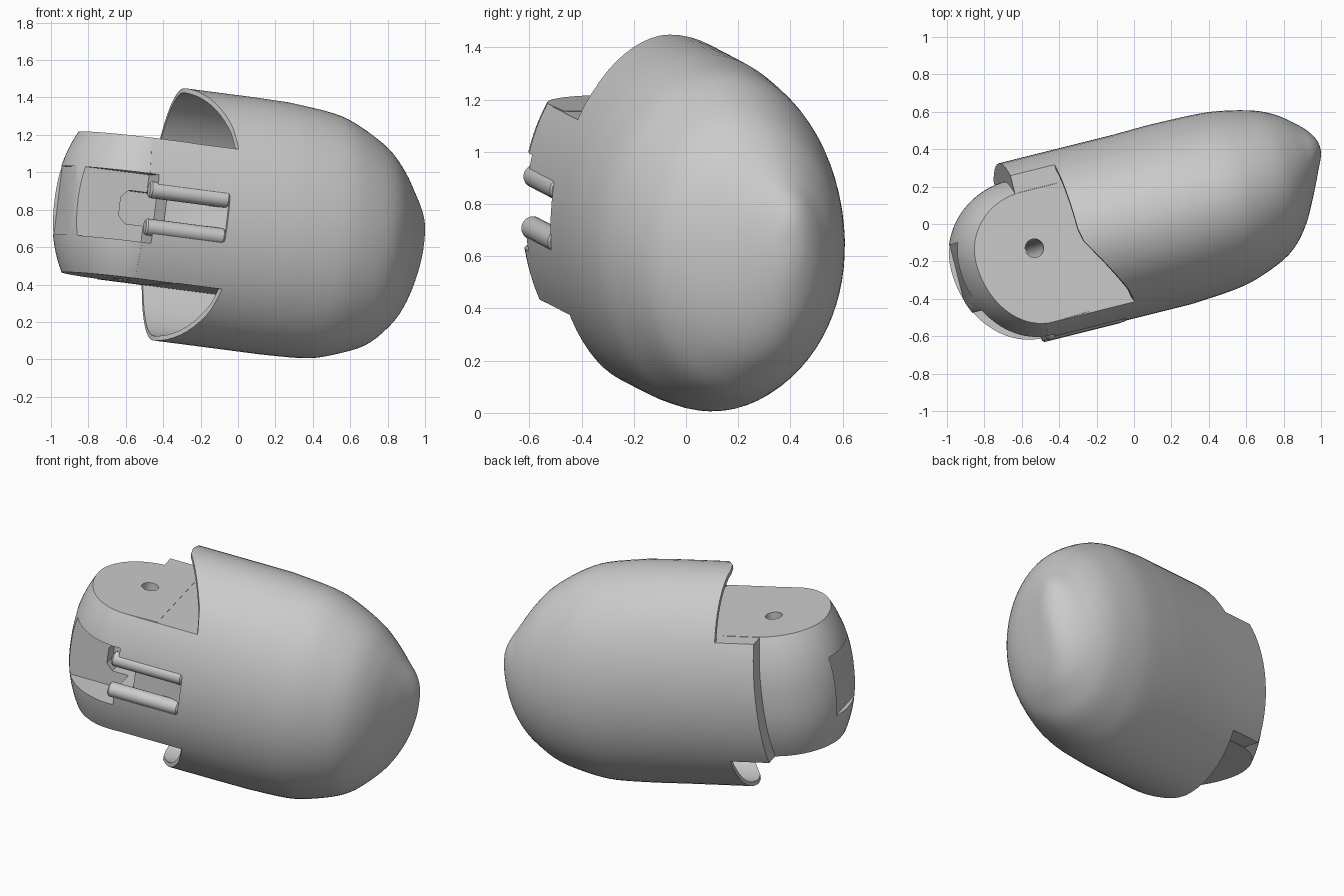
import bpy, bmesh, math
from mathutils import Matrix, Vector

if "Cube" in bpy.data.objects:
    bpy.data.objects.remove(bpy.data.objects["Cube"])

# Local frame: s runs along the part to its tip, t to the back, q up
u = Vector((1, 0.25, -0.13)).normalized()
w = Vector((0.12, 0.04, 1))
w = (w - u * w.dot(u)).normalized()
v = w.cross(u)
FRAME = Matrix.Translation((0, 0, 0.727)) @ Matrix((u, v, w)).transposed().to_4x4()

RT, RQ = 0.49, 0.68      # half width and half height of the shell
HALF = 0.377             # half height of the hinge block
AXIS = -0.6              # hinge pin position
SEG = 72

grey = bpy.data.materials.new("light_grey")
grey.use_nodes = True
grey.diffuse_color = (0.6, 0.6, 0.6, 1)
grey.node_tree.nodes["Principled BSDF"].inputs["Base Color"].default_value = (0.6, 0.6, 0.6, 1)


def loft(name, rings):
    """Skin closed rings of equal length and cap both ends."""
    bm = bmesh.new()
    loops = [[bm.verts.new(p) for p in r] for r in rings]
    n = len(loops[0])
    for a, b in zip(loops, loops[1:]):
        for i in range(n):
            j = (i + 1) % n
            bm.faces.new((a[i], a[j], b[j], b[i]))
    bm.faces.new(loops[0][::-1])
    bm.faces.new(loops[-1])
    bmesh.ops.recalc_face_normals(bm, faces=bm.faces)
    mesh = bpy.data.meshes.new(name)
    bm.to_mesh(mesh)
    bm.free()
    mesh.materials.append(grey)
    obj = bpy.data.objects.new(name, mesh)
    obj.matrix_world = FRAME
    bpy.context.collection.objects.link(obj)
    return obj


def box(name, s, t, q):
    return loft(name, [[(x, t[0], q[0]), (x, t[1], q[0]), (x, t[1], q[1]), (x, t[0], q[1])] for x in s])


def circle(n):
    return [(math.cos(2 * math.pi * i / n), math.sin(2 * math.pi * i / n)) for i in range(n)]


def spline(rows, steps):
    """Catmull-Rom rows of numbers into a denser list."""
    out = []
    for i in range(len(rows) - 1):
        p = [rows[max(0, min(len(rows) - 1, i + k))] for k in (-1, 0, 1, 2)]
        for k in range(steps):
            f = k / steps
            out.append([b + 0.5 * f * (c - a + f * (2 * a - 5 * b + 4 * c - d + f * (3 * (b - c) + d - a)))
                        for a, b, c, d in zip(*p)])
    return out + [rows[-1]]


# Shell: s, front, back, bottom and top limits of each oval section
sections = [
    (0.2, -RT, 0.495, -RQ, 0.677),
    (0.45, -0.47, 0.49, -0.67, 0.65),
    (0.6, -0.435, 0.475, -0.635, 0.6),
    (0.77, -0.36, 0.435, -0.565, 0.505),
    (0.88, -0.25, 0.385, -0.47, 0.4),
    (0.96, -0.11, 0.325, -0.37, 0.3),
    (1.02, 0.02, 0.265, -0.24, 0.22),
    (1.055, 0.1, 0.205, -0.1, 0.14),
    (1.065, 0.145, 0.155, 0, 0.02),
]
straight = [(s, -RT, RT, -RQ, RQ) for s in (-0.63, -0.3, 0)]
rings = []
for s, t0, t1, q0, q1 in straight + spline(sections, 4):
    rings.append([(s, (t0 + t1) / 2 + c * (t1 - t0) / 2, (q0 + q1) / 2 + d * (q1 - q0) / 2)
                  for c, d in circle(SEG)])
shell = loft("fingertip_shell", rings)

# Hinge block: outline at each height, rounded about the pin
rings = []
for k in range(25):
    q = HALF * 1.005 * (k / 12 - 1)
    end = 0.41 - 0.085 * (abs(q) / HALF) ** 2.3
    front = RT * math.sqrt(1 - (q / RQ) ** 2)
    back = 0.95 * end
    ring = [(-0.4, back, q)]
    for i in range(37):
        a = math.pi * i / 36
        ring.append((AXIS - end * math.sin(a), math.cos(a) * (back if i < 18 else front), q))
    ring.append((-0.4, -front * 0.98, q))
    rings.append(ring)
hinge = loft("hinge_block", rings)

# Cutters shared by shell and hinge
rim = [(-1, -0.8), (-0.1, -0.8), (-0.14, -0.42), (-0.18, -0.33), (-0.25, -0.22),
       (-0.32, -0.11), (-0.37, -0.03), (-0.385, 0.04), (-0.385, 0.8), (-1, 0.8)]
shell_cuts = []
for side in (-1, 1):
    # open cap of the shell, then the hollow under it
    shell_cuts.append(loft("rim_cutter", [[(s, t, side * q) for s, t in rim] for q in (HALF, 1)]))
    a0 = math.asin(HALF / (RQ - 0.025))
    arc = [a0 + (math.pi - 2 * a0) * i / 30 for i in range(31)]
    shell_cuts.append(loft("hollow_cutter", [
        [(s, (RT - 0.025) * math.cos(a), side * (RQ - 0.025) * math.sin(a)) for a in arc]
        for s in (-0.8, 0.05)]))

shared_cuts = [
    box("pocket_cutter", (-1.2, -0.58), (-0.8, -0.25), (-0.185, 0.185)),
    box("end_cutter", (-1.2, -0.967), (-0.8, 0.13), (-0.185, 0.185)),
    loft("pin_hole_cutter", [[(AXIS + 0.05 * c, 0.05 * d, q) for c, d in circle(24)] for q in (-1, 1)]),
    loft("cable_slot_cutter", [[(s, t, q) for s, q in (
        (-0.72, -0.05), (-0.68, -0.09), (-0.5, -0.09), (-0.5, 0.09), (-0.68, 0.09), (-0.72, 0.05))]
        for t in (-0.8, -0.15)]),
    loft("channel_cutter", [[(-0.7, -0.8, q), (-0.16, -0.8, q), (-0.18, -0.47, q), (-0.32, -0.4, q),
                             (-0.7, -0.36, q)] for q in (-0.085, 0.085)]),
]


def carve(obj, cutters):
    bpy.context.view_layer.objects.active = obj
    for c in cutters:
        mod = obj.modifiers.new(c.name, "BOOLEAN")
        mod.operation = "DIFFERENCE"
        mod.solver = "EXACT"
        mod.object = c
        bpy.ops.object.modifier_apply(modifier=mod.name)


carve(shell, shell_cuts + shared_cuts)
carve(hinge, shared_cuts)
for c in shell_cuts + shared_cuts:
    bpy.data.objects.remove(c)

# Guide rails either side of the cable channel
parts = [shell, hinge]
for side, label in ((-1, "lower"), (1, "upper")):
    parts.append(loft(label + "_guide_rail", [
        [(s, -0.45 + r * c, side * 0.1 + r * d) for c, d in circle(20)]
        for s, r in ((-0.62, 0.036), (-0.61, 0.045), (-0.19, 0.045), (-0.18, 0.038))]))

bpy.ops.object.select_all(action="DESELECT")
for p in parts:
    p.select_set(True)
bpy.context.view_layer.objects.active = shell
bpy.ops.object.shade_smooth_by_angle(angle=math.radians(30))
